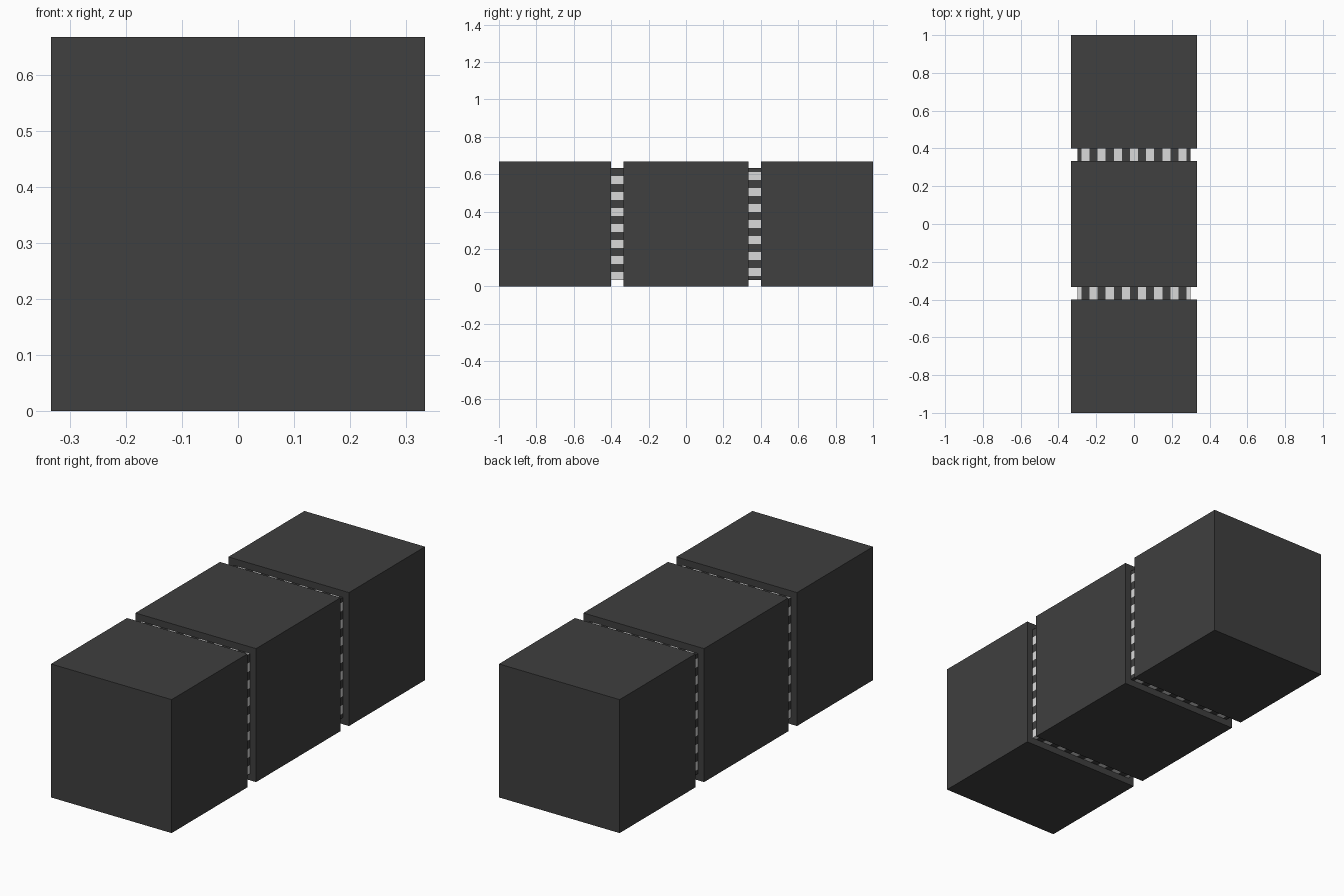
import bpy, bmesh

if "Cube" in bpy.data.objects:
    bpy.data.objects.remove(bpy.data.objects["Cube"])

def material(name, v):
    m = bpy.data.materials.new(name)
    m.diffuse_color = (v, v, v, 1)
    m.use_nodes = True
    m.node_tree.nodes["Principled BSDF"].inputs["Base Color"].default_value = m.diffuse_color
    return m

DARK = material("dark grey", 0.05)
LIGHT = material("light grey", 0.70)
W = 1 / 3        # half width of the blocks
C = 0.30         # half width of the striped cores
STEP = 2 * C / 14

def add_object(name, bm, mats):
    mesh = bpy.data.meshes.new(name)
    bmesh.ops.recalc_face_normals(bm, faces=bm.faces)
    bm.to_mesh(mesh)
    bm.free()
    for m in mats:
        mesh.materials.append(m)
    ob = bpy.data.objects.new(name, mesh)
    bpy.context.collection.objects.link(ob)

def box_bm(half, y0, y1):
    bm = bmesh.new()
    bmesh.ops.create_cube(bm, size=1)
    for v in bm.verts:
        v.co = (v.co.x * 2 * half, y0 + (v.co.y + 0.5) * (y1 - y0), W + v.co.z * 2 * half)
    return bm

def block(name, y0, y1):
    add_object(name, box_bm(W, y0, y1), [DARK])

def stripe_cuts(half_shift):
    """Cut positions measured from the centre of the core."""
    start = -C + (STEP / 2 if half_shift else STEP)
    return [start + i * STEP for i in range(14 if half_shift else 13)]

def core(name, y0, y1, x_shift, z_shift, x_light_first, z_light_first):
    bm = box_bm(C, y0, y1)
    # cut top/bottom across x, and the sides across z
    for axis, shift in ((0, x_shift), (2, z_shift)):
        for c in stripe_cuts(shift):
            co, no = [0, 0, W], [0, 0, 0]
            co[axis] += c
            no[axis] = 1
            bm.normal_update()
            faces = [f for f in bm.faces if abs(f.normal[2 - axis]) > 0.9]
            edges = {e for f in faces for e in f.edges}
            verts = {v for f in faces for v in f.verts}
            bmesh.ops.bisect_plane(bm, geom=list(verts) + list(edges) + faces,
                                   plane_co=co, plane_no=no)
    # alternate the colours along each side
    bm.normal_update()
    for f in bm.faces:
        p = f.calc_center_median()
        if abs(f.normal.z) > 0.9:
            t, shift, first = p.x + C, x_shift, x_light_first
        elif abs(f.normal.x) > 0.9:
            t, shift, first = p.z - W + C, z_shift, z_light_first
        else:
            continue
        i = int(t / STEP + (0.5 if shift else 0))
        f.material_index = int((i % 2 == 0) == first)
    add_object(name, bm, [DARK, LIGHT])

# three dark blocks
block("front_block", -1.0, -0.4)
block("middle_block", -W, W)
block("back_block", 0.4, 1.0)

# striped recessed connectors in the two gaps
core("front_striped_core", -0.4, -W, True, False, True, True)
core("back_striped_core", W, 0.4, True, True, False, False)
